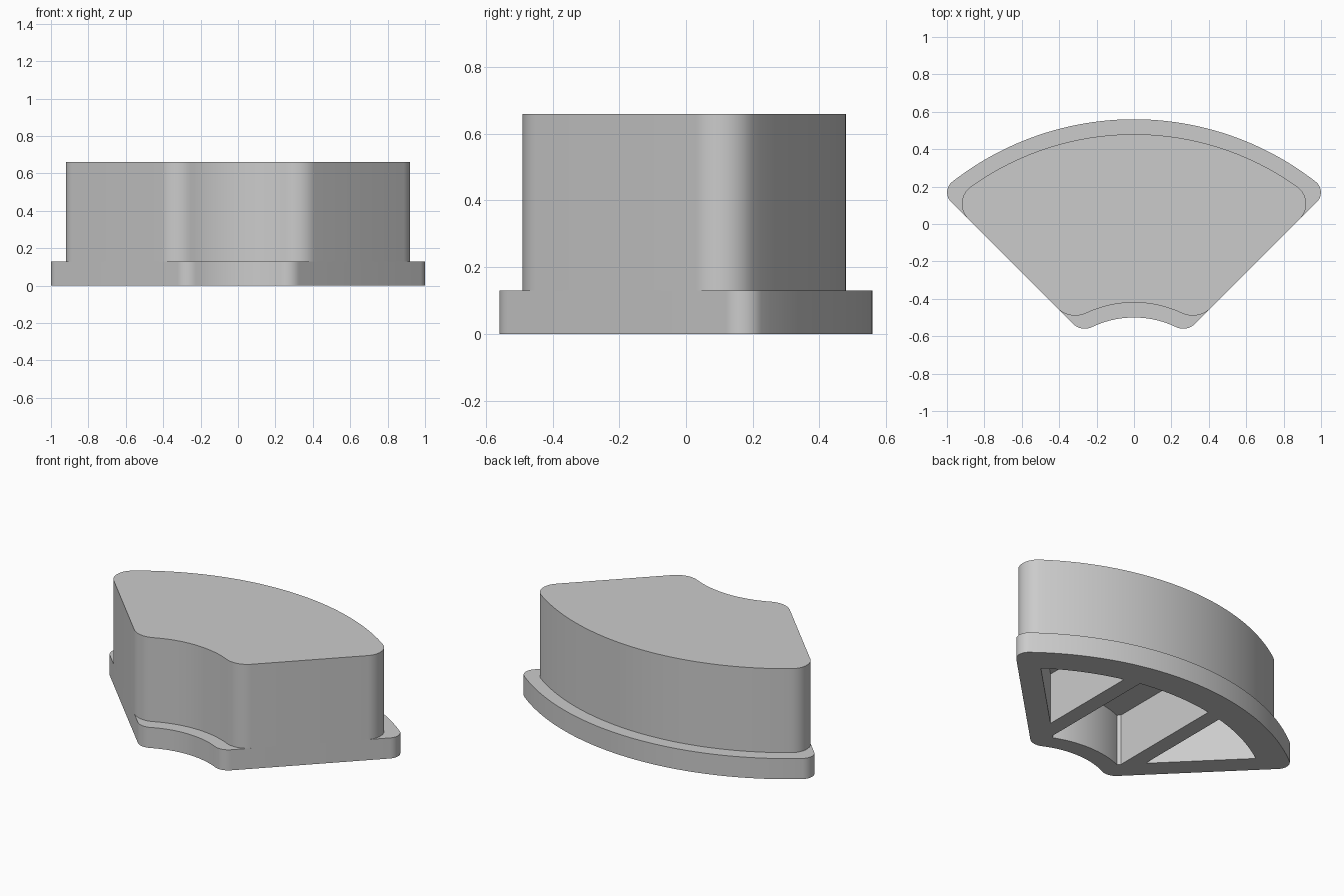
import bpy, bmesh
from math import sqrt, asin, atan2, cos, sin, pi

cube = bpy.data.objects.get("Cube")
if cube:
    bpy.data.objects.remove(cube, do_unlink=True)

CENTRE_Y = -1.02      # common centre of all the curved walls
SIDE = 0.16           # shift of the 45 degree sides
FLANGE_TOP, BODY_TOP, CAVITY_TOP = 0.13, 0.66, 0.325

grey = bpy.data.materials.new("plain grey")
grey.use_nodes = True
colour = (0.6, 0.6, 0.6, 1)
grey.diffuse_color = colour
grey.node_tree.nodes["Principled BSDF"].inputs["Base Color"].default_value = colour


def arc(cx, cy, r, a0, a1, n):
    return [(cx + r * cos(a0 + (a1 - a0) * i / n),
             cy + r * sin(a0 + (a1 - a0) * i / n)) for i in range(n + 1)]


def line_hit(k, r):
    """Point where the side line x = y - k meets a circle of radius r."""
    y = (k + sqrt(2 * r * r - k * k)) / 2
    return y - k, y


def sector_outline(outer, inner, outer_fillet, inner_fillet):
    """Rounded ring sector, made as a right half and mirrored."""
    ox, oy = line_hit(SIDE + outer_fillet * sqrt(2), outer - outer_fillet)
    ix, iy = line_hit(SIDE + inner_fillet * sqrt(2), inner + inner_fillet)
    oa, ia = atan2(oy, ox), atan2(iy, ix)
    half = arc(0, 0, outer, pi / 2, oa, 24)
    half += arc(ox, oy, outer_fillet, oa, -pi / 4, 10)[1:]
    half += arc(ix, iy, inner_fillet, -pi / 4, ia - pi, 10)
    half += arc(0, 0, inner, ia, pi / 2, 12)[1:]
    return half + [(-x, y) for x, y in half[-2:0:-1]]


def prism(name, points, z0, z1):
    bm = bmesh.new()
    face = bm.faces.new([bm.verts.new((x, y + CENTRE_Y, z0)) for x, y in points])
    top = bmesh.ops.extrude_face_region(bm, geom=[face])["geom"]
    bmesh.ops.translate(bm, vec=(0, 0, z1 - z0),
                        verts=[v for v in top if isinstance(v, bmesh.types.BMVert)])
    bmesh.ops.recalc_face_normals(bm, faces=bm.faces)
    mesh = bpy.data.meshes.new(name)
    bm.to_mesh(mesh)
    bm.free()
    mesh.materials.append(grey)
    obj = bpy.data.objects.new(name, mesh)
    bpy.context.collection.objects.link(obj)
    return obj


# Solid parts
flange = prism("base_flange", sector_outline(1.58, 0.52, 0.072, 0.088), 0, FLANGE_TOP)
body = prism("upper_body", sector_outline(1.50, 0.60, 0.114, 0.137), FLANGE_TOP, BODY_TOP)

# Three pockets in the underside, leaving two straight ribs
POCKET_SIDE, POCKET_OUT, POCKET_IN = 0.345, 1.40, 0.63
RIB_IN, RIB_OUT = 0.255, 0.355


def angle_at(x, r):
    return pi / 2 - asin(x / r)


cx, _ = line_hit(POCKET_SIDE, POCKET_OUT)
ix, _ = line_hit(POCKET_SIDE, POCKET_IN)
a = angle_at(RIB_IN, POCKET_OUT)
b = angle_at(ix, POCKET_IN)
middle = arc(0, 0, POCKET_OUT, a, pi - a, 16)
middle += [(-RIB_IN, RIB_IN + POCKET_SIDE)]
middle += arc(0, 0, POCKET_IN, pi - b, b, 16)
middle += [(RIB_IN, RIB_IN + POCKET_SIDE)]
side = arc(0, 0, POCKET_OUT, angle_at(cx, POCKET_OUT), angle_at(RIB_OUT, POCKET_OUT), 14)
side += [(RIB_OUT, RIB_OUT + POCKET_SIDE)]
pockets = [middle, side, [(-x, y) for x, y in side]]
cutters = [prism("pocket_cutter", p, -0.1, CAVITY_TOP) for p in pockets]

for part in (flange, body):
    bpy.ops.object.select_all(action="DESELECT")
    part.select_set(True)
    bpy.context.view_layer.objects.active = part
    for cutter in cutters:
        cutter.hide_render = True
        cut = part.modifiers.new("pocket", "BOOLEAN")
        cut.operation, cut.solver, cut.object = "DIFFERENCE", "EXACT", cutter
        bpy.ops.object.modifier_apply(modifier=cut.name)
    bpy.ops.object.shade_smooth_by_angle(angle=pi / 6)

for cutter in cutters:
    bpy.data.objects.remove(cutter, do_unlink=True)
